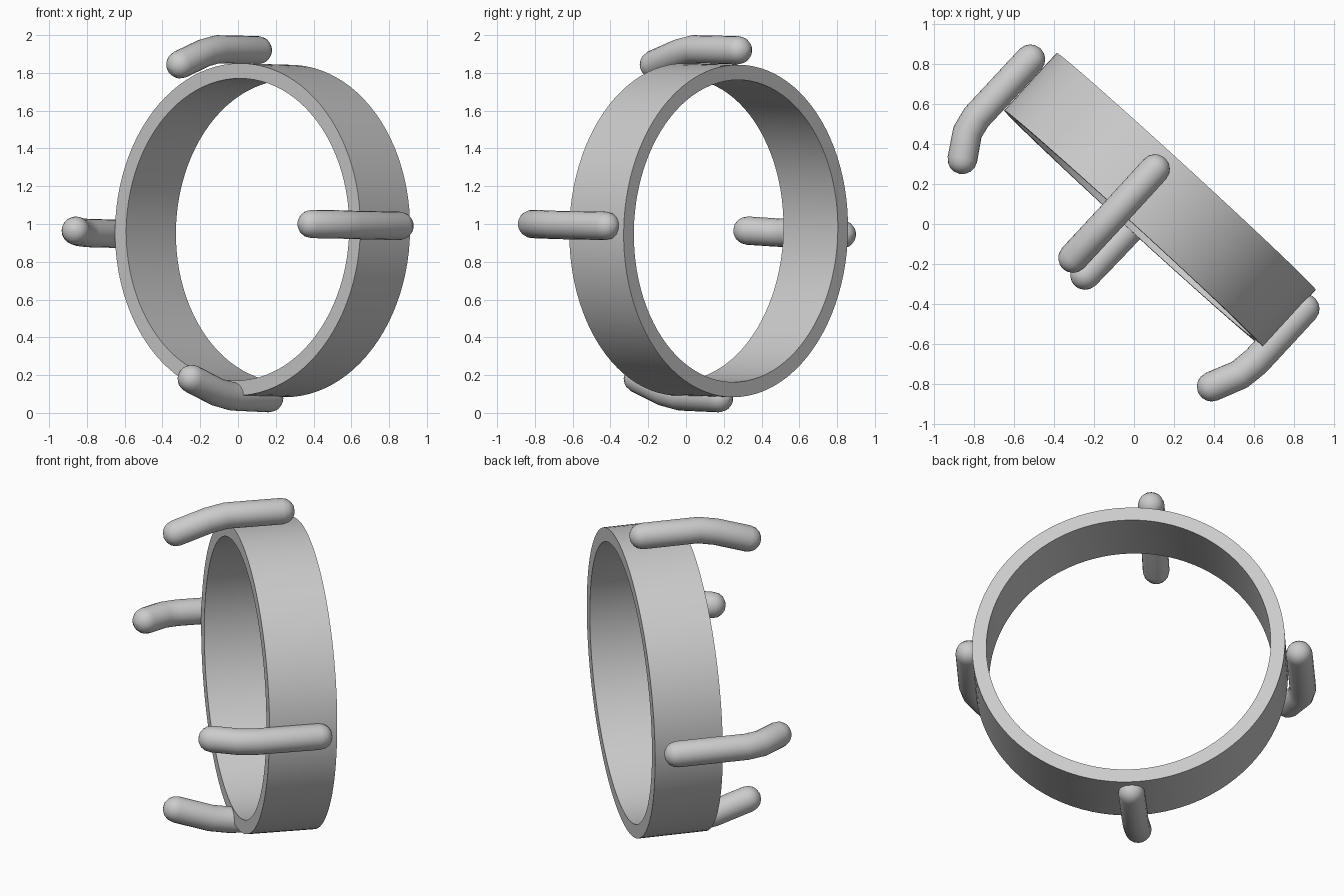
import bpy, bmesh, math
from mathutils import Vector

if "Cube" in bpy.data.objects:
    bpy.data.objects.remove(bpy.data.objects["Cube"])


def skin(name, rings, closed=False):
    """Join equal-sized loops of points into a smooth-shaded surface."""
    bm = bmesh.new()
    loops = [[bm.verts.new(p) for p in r] for r in rings]
    n = len(loops[0])
    pairs = list(zip(loops, loops[1:]))
    if closed:
        pairs.append((loops[-1], loops[0]))
    for a, b in pairs:
        for i in range(n):
            j = (i + 1) % n
            bm.faces.new((a[i], a[j], b[j], b[i]))
    if not closed:
        bm.faces.new(loops[0])
        bm.faces.new(loops[-1])
    bmesh.ops.recalc_face_normals(bm, faces=bm.faces)
    mesh = bpy.data.meshes.new(name)
    bm.to_mesh(mesh)
    bm.free()
    obj = bpy.data.objects.new(name, mesh)
    bpy.context.collection.objects.link(obj)
    bpy.ops.object.select_all(action='DESELECT')
    bpy.context.view_layer.objects.active = obj
    obj.select_set(True)
    bpy.ops.object.shade_smooth_by_angle(angle=math.radians(40))
    return obj


def circle(center, u, v, r, n):
    return [center + r * (math.cos(2 * math.pi * i / n) * u
                          + math.sin(2 * math.pi * i / n) * v) for i in range(n)]


def hook(name, points, r=0.075, n=20):
    """Round bent rod with hemispherical ends."""
    pts = [Vector(p) for p in points]
    first = (pts[1] - pts[0]).normalized()
    last = (pts[-1] - pts[-2]).normalized()
    caps = [math.radians(a) for a in (3, 25, 45, 65)]
    path = [(pts[0] - first * r * math.cos(a), first, r * math.sin(a)) for a in caps]
    path.append((pts[0], first, r))
    for a, b, c in zip(pts, pts[1:], pts[2:]):
        path.append((b, ((b - a).normalized() + (c - b).normalized()).normalized(), r))
    path.append((pts[-1], last, r))
    path += [(pts[-1] + last * r * math.cos(a), last, r * math.sin(a))
             for a in reversed(caps)]
    # Carry one frame along the path so the tube does not twist
    u, prev, rings = first.orthogonal().normalized(), first, []
    for p, t, radius in path:
        u = prev.rotation_difference(t) @ u
        prev = t
        rings.append(circle(p, u, t.cross(u), radius, n))
    return skin(name, rings)


# Upright band, turned and very slightly tipped
axis = Vector((0.675, 0.738, -0.02)).normalized()
side = axis.cross(Vector((0, 0, 1))).normalized()
up = side.cross(axis)
center = Vector((0.13, 0.12, 0.967))
profile = [(-0.195, 0.80), (-0.195, 0.88), (0.195, 0.88), (0.195, 0.80)]
skin("band", [circle(center + axis * d, side, up, r, 96) for d, r in profile], closed=True)

# Four prongs around the band, their tips bent inward
hook("top_prong", [(0.105, 0.275, 1.92), (-0.11, 0.04, 1.925),
                   (-0.18, -0.035, 1.905), (-0.305, -0.17, 1.845)])
hook("left_prong", [(-0.52, 0.825, 0.945), (-0.79, 0.535, 0.952),
                    (-0.835, 0.46, 0.956), (-0.86, 0.325, 0.965)])
hook("right_prong", [(0.855, -0.425, 0.99), (0.61, -0.69, 0.995),
                     (0.53, -0.755, 0.998), (0.39, -0.815, 1.0)])
hook("bottom_prong", [(0.165, 0.175, 0.078), (-0.03, -0.03, 0.087),
                      (-0.11, -0.115, 0.11), (-0.245, -0.255, 0.18)])
